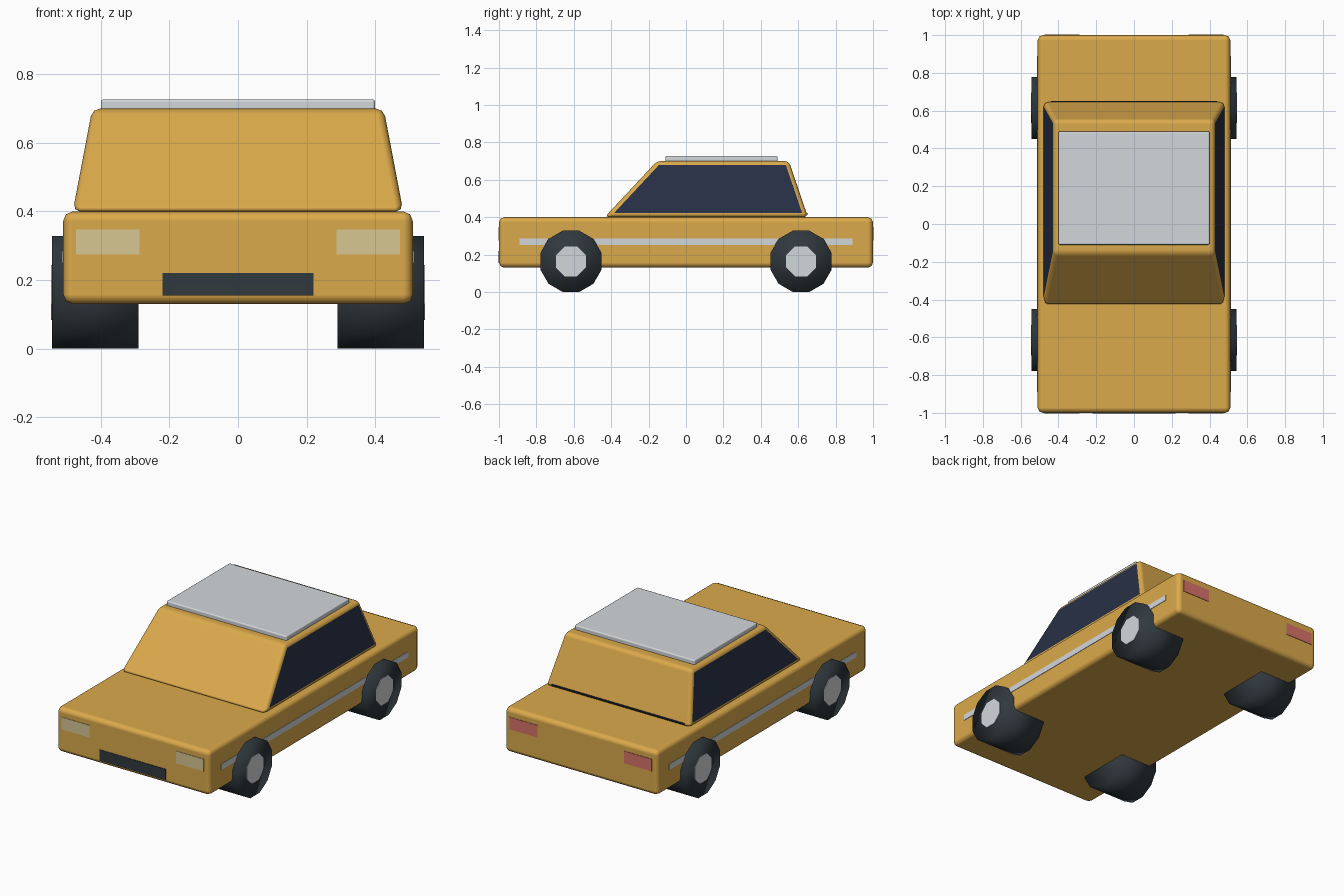
import bpy, bmesh, math
from mathutils import Matrix

if "Cube" in bpy.data.objects:
    bpy.data.objects.remove(bpy.data.objects["Cube"], do_unlink=True)


def material(name, rgb):
    m = bpy.data.materials.new(name)
    m.use_nodes = True
    m.diffuse_color = (*rgb, 1)
    m.node_tree.nodes["Principled BSDF"].inputs["Base Color"].default_value = (*rgb, 1)
    return m


PAINT = material("yellow_paint", (0.71, 0.40, 0.07))
SILVER = material("silver", (0.65, 0.68, 0.71))
GLASS = material("dark_glass", (0.021, 0.030, 0.062))
RUBBER = material("rubber", (0.030, 0.041, 0.049))
CREAM = material("headlight_cream", (0.68, 0.57, 0.29))
RED = material("taillight_red", (0.68, 0.17, 0.14))


def add_object(name, bm, *mats):
    mesh = bpy.data.meshes.new(name)
    bmesh.ops.recalc_face_normals(bm, faces=bm.faces)
    bm.to_mesh(mesh)
    bm.free()
    for m in mats:
        mesh.materials.append(m)
    obj = bpy.data.objects.new(name, mesh)
    bpy.context.collection.objects.link(obj)
    return obj


def box(name, x, y, z, mat):
    """Box from (min, max) ranges."""
    bm = bmesh.new()
    bmesh.ops.create_cube(bm, size=1)
    for v in bm.verts:
        v.co = [r[0] + (c + 0.5) * (r[1] - r[0]) for r, c in zip((x, y, z), v.co)]
    return add_object(name, bm, mat)


def soften(obj, width, segments=2):
    """Rounded edges that keep the large faces flat."""
    for p in obj.data.polygons:
        p.use_smooth = True
    mod = obj.modifiers.new("bevel", "BEVEL")
    mod.width, mod.segments = width, segments
    mod.limit_method = "NONE"
    mod.harden_normals = True
    mod.material = 0


def cylinder(name, x0, x1, y, z, apothem, sides, mat):
    """Cylinder along x with a flat edge at the bottom."""
    bm = bmesh.new()
    r = apothem / math.cos(math.pi / sides)
    bmesh.ops.create_cone(bm, cap_ends=True, segments=sides, radius1=r, radius2=r,
                          depth=abs(x1 - x0))
    spin = Matrix.Rotation(math.pi / sides, 4, "Z")
    tip = Matrix.Rotation(math.pi / 2, 4, "Y")
    bm.transform(Matrix.Translation(((x0 + x1) / 2, y, z)) @ tip @ spin)
    return add_object(name, bm, mat)


# Lower body
soften(box("body", (-0.51, 0.51), (-1, 1), (0.13, 0.40), PAINT), 0.028)

# Tapered cabin with glass side faces
bm = bmesh.new()
rings = []
for half, front, back, z in ((0.482, -0.435, 0.652, 0.40), (0.425, -0.155, 0.55, 0.70)):
    rings.append([bm.verts.new(p) for p in ((-half, front, z), (half, front, z),
                                            (half, back, z), (-half, back, z))])
for ring in rings:
    bm.faces.new(ring)
for i in range(4):
    j = (i + 1) % 4
    bm.faces.new((rings[0][i], rings[0][j], rings[1][j], rings[1][i]))
bm.normal_update()
for f in bm.faces:
    f.material_index = int(abs(f.normal.x) > 0.7)
soften(add_object("cabin", bm, PAINT, GLASS), 0.022)

# Roof panel and the dark strip below the rear screen
soften(box("roof_panel", (-0.40, 0.40), (-0.11, 0.49), (0.695, 0.727), SILVER), 0.008)
box("rear_screen_strip", (-0.44, 0.44), (0.645, 0.651), (0.413, 0.42), GLASS)

# Front bumper plate
box("front_bumper", (-0.22, 0.22), (-1.003, -0.997), (0.155, 0.22), RUBBER)

# Parts repeated on both sides
for s, side in ((1, "left"), (-1, "right")):
    lamp_x = sorted((s * 0.288, s * 0.473))
    box(f"headlight_{side}", lamp_x, (-1.003, -0.997), (0.275, 0.348), CREAM)
    box(f"taillight_{side}", lamp_x, (0.997, 1.003), (0.275, 0.348), RED)
    box(f"side_stripe_{side}", sorted((s * 0.507, s * 0.513)), (-0.89, 0.89),
        (0.25, 0.285), SILVER)
    for y, end in ((-0.615, "front"), (0.615, "rear")):
        tyre = cylinder(f"{end}_tyre_{side}", s * 0.29, s * 0.543, y, 0.164, 0.164, 12, RUBBER)
        for p in tyre.data.polygons:
            p.use_smooth = True
        cylinder(f"{end}_hub_{side}", s * 0.50, s * 0.546, y, 0.164, 0.08, 8, SILVER)
